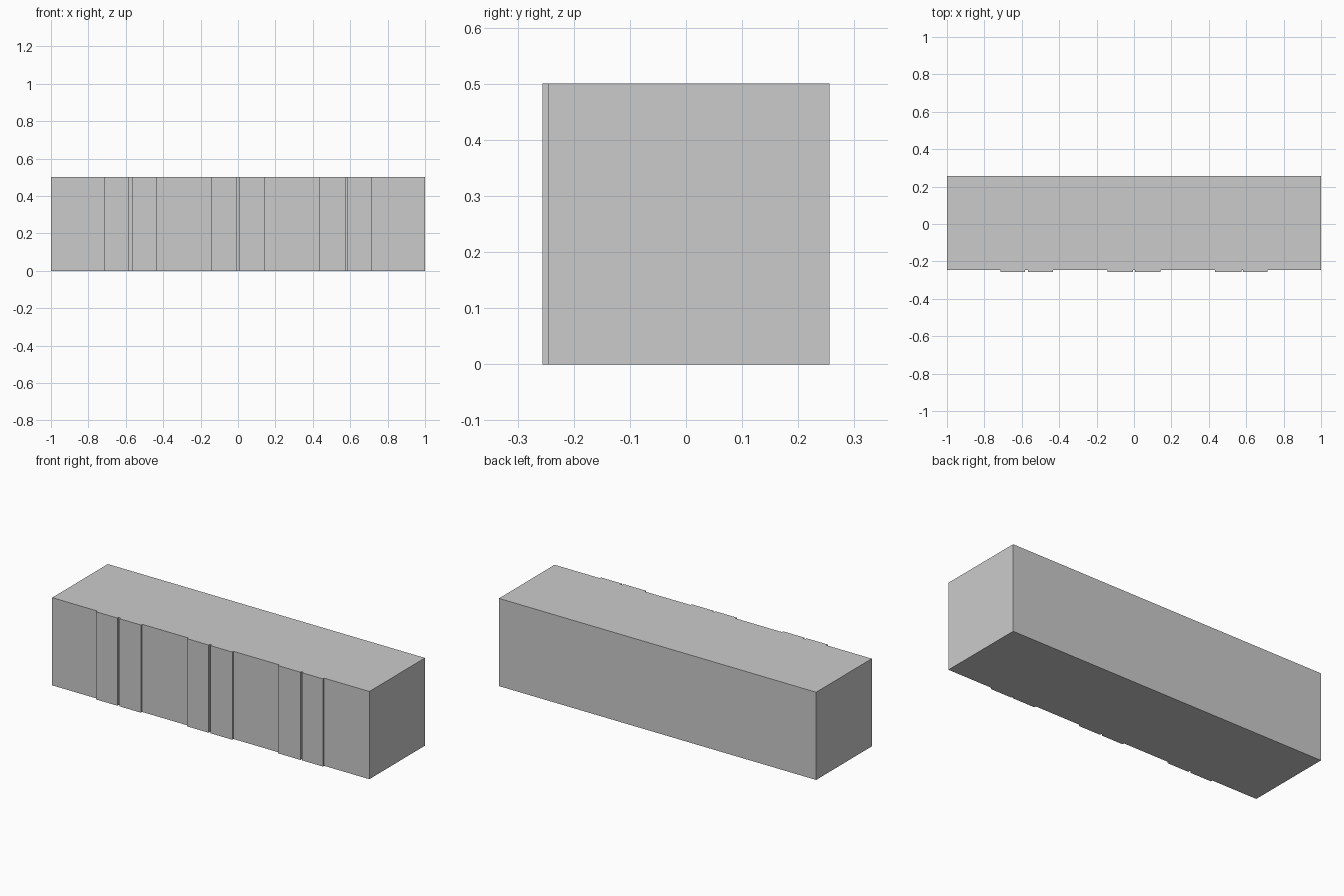
import bpy, bmesh

if "Cube" in bpy.data.objects:
    bpy.data.objects.remove(bpy.data.objects["Cube"])

HEIGHT = 0.5
BACK, WALL, PANEL = 0.256, -0.245, -0.256

# Raised panel pairs along the front, as x ranges
panels = [(-0.715, -0.582), (-0.567, -0.433),
          (-0.141, -0.006), (0.006, 0.143),
          (0.432, 0.574), (0.584, 0.715)]

# Plan outline: plain box with shallow full-height panels stepping out of the front
outline = [(-1, BACK), (-1, WALL)]
for x0, x1 in panels:
    outline += [(x0, WALL), (x0, PANEL), (x1, PANEL), (x1, WALL)]
outline += [(1, WALL), (1, BACK)]

# Extrude the outline up to make the block
bm = bmesh.new()
base = bm.faces.new([bm.verts.new((x, y, 0)) for x, y in outline])
top = bmesh.ops.extrude_face_region(bm, geom=[base], use_keep_orig=True)["geom"]
bmesh.ops.translate(bm, vec=(0, 0, HEIGHT),
                    verts=[g for g in top if isinstance(g, bmesh.types.BMVert)])
bmesh.ops.recalc_face_normals(bm, faces=bm.faces)

mesh = bpy.data.meshes.new("panelled_block")
bm.to_mesh(mesh)
bm.free()
block = bpy.data.objects.new("panelled_block", mesh)
bpy.context.collection.objects.link(block)
